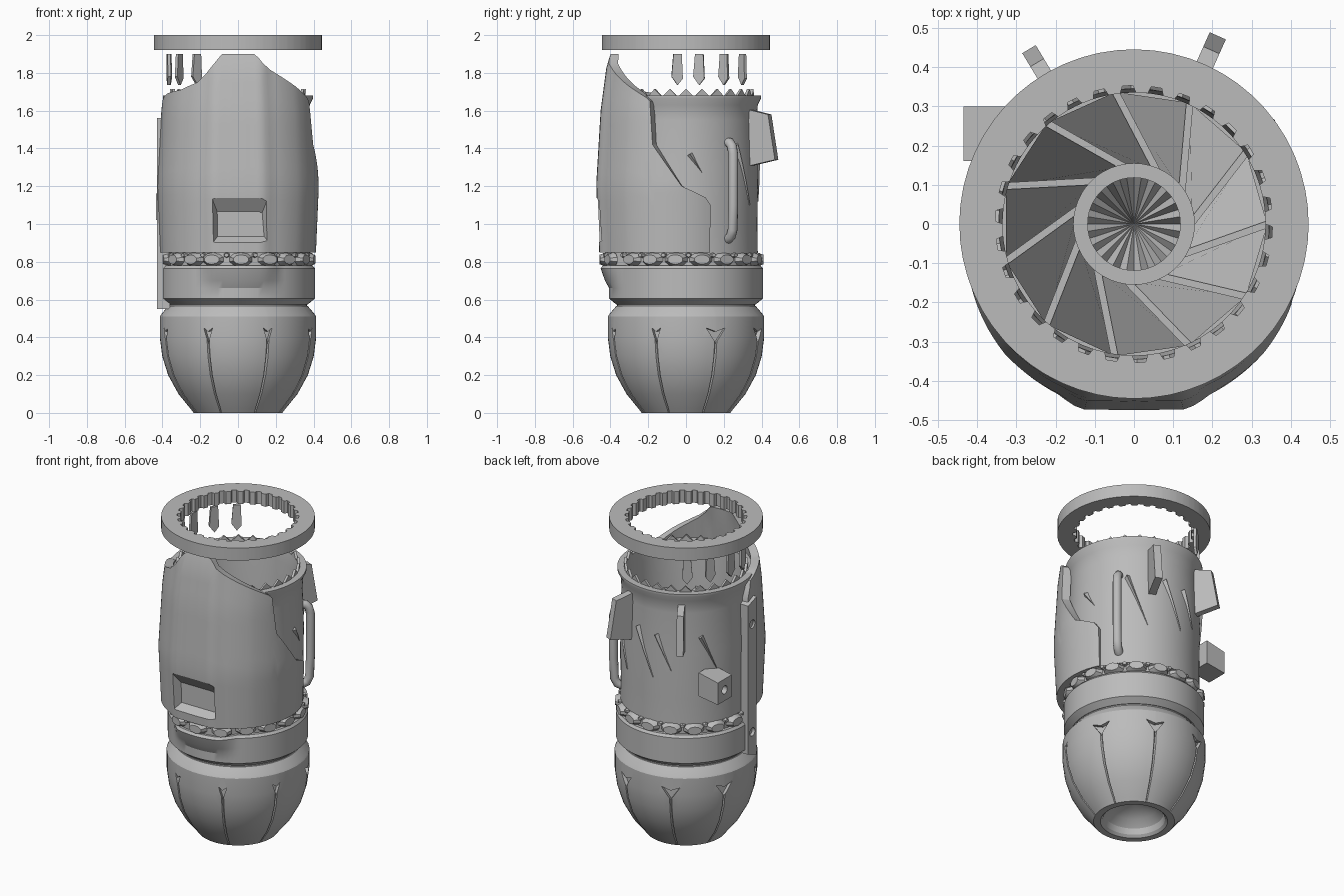
import bpy, bmesh, math
from math import sin, cos, radians
from mathutils import Vector, Matrix

if "Cube" in bpy.data.objects:
    bpy.data.objects.remove(bpy.data.objects["Cube"])

steel = bpy.data.materials.new("steel_grey")
steel.use_nodes = True
steel.diffuse_color = (0.5, 0.5, 0.5, 1)
steel.node_tree.nodes["Principled BSDF"].inputs["Base Color"].default_value = (0.5, 0.5, 0.5, 1)
parts = []


def finish(name, bm):
    bmesh.ops.remove_doubles(bm, verts=bm.verts, dist=1e-5)
    bmesh.ops.recalc_face_normals(bm, faces=bm.faces)
    me = bpy.data.meshes.new(name)
    bm.to_mesh(me)
    bm.free()
    me.materials.append(steel)
    ob = bpy.data.objects.new(name, me)
    bpy.context.collection.objects.link(ob)
    parts.append(ob)
    return ob


def polar(r, deg, z):
    return Vector((r * cos(radians(deg)), r * sin(radians(deg)), z))


def lerp(table, x):
    """Piecewise linear lookup."""
    for (a, va), (b, vb) in zip(table, table[1:]):
        if x <= b:
            return va + (vb - va) * max(0, (x - a) / (b - a))
    return table[-1][1]


def skin(bm, loops, closed):
    """Join closed cross-section loops; cap the ends when the run is open."""
    rings = [[bm.verts.new(p) for p in lp] for lp in loops]
    n = len(rings[0])
    for a, b in zip(rings, rings[1:] + (rings[:1] if closed else [])):
        for i in range(n):
            bm.faces.new((a[i], a[(i + 1) % n], b[(i + 1) % n], b[i]))
    if not closed:
        bm.faces.new(rings[0])
        bm.faces.new(rings[-1])


def sweep(name, loops, closed=False):
    bm = bmesh.new()
    skin(bm, loops, closed)
    return finish(name, bm)


def chin(deg):
    """Soft forward bulge, strongest at the front."""
    return max(0, min(1, (32 - abs(deg % 360 - 272)) / 14))


def lathe(name, profile, n=96):
    """Profile entries are (radius, height) with an optional chin bulge."""
    return sweep(name, [[polar(p[0] + (p[2] * chin(360 * i / n) if len(p) > 2 else 0), 360 * i / n, p[1])
                         for p in profile] for i in range(n)], True)


def plate(name, pts, thick, az):
    """Upright radial plate: pts are (radius, height)."""
    side = polar(thick / 2, az + 90, 0)
    return sweep(name, [[polar(r, az, z) + side * s for r, z in pts] for s in (-1, 1)])


def cut(ob, cutter):
    mod = ob.modifiers.new("cut", "BOOLEAN")
    mod.operation, mod.object, mod.solver = "DIFFERENCE", cutter, "EXACT"
    bpy.context.view_layer.objects.active = ob
    bpy.ops.object.modifier_apply(modifier="cut")
    parts.remove(cutter)
    bpy.data.objects.remove(cutter)


def disc(bm, r1, r2, depth, pos, out, scale=(1, 1), n=24):
    """Frustum whose axis points along out."""
    rot = Vector(out).to_track_quat("Z", "Y").to_matrix().to_4x4()
    bmesh.ops.create_cone(bm, cap_ends=True, segments=n, radius1=r1, radius2=r2, depth=depth,
                          matrix=Matrix.Translation(pos) @ rot @ Matrix.Diagonal((*scale, 1, 1)))


# Floating toothed ring
ring = []
for i in range(30):
    for off, r in ((0, .335), (5.2, .335), (6.4, .353), (10.8, .353)):
        a = i * 12 + off
        ring.append([polar(.445, a, 1.92), polar(.445, a, 2), polar(r, a, 2), polar(r, a, 1.92)])
sweep("top_ring", ring, True)

# Hanging blades under the ring
blade = ((-.022, 1.9), (.022, 1.9), (.032, 1.78), (0, 1.735), (-.028, 1.77))
for i, az in enumerate((187, 169, 147, 126)):
    t = polar(1, az + 90, 0)
    sweep(f"hanging_blade_{i}", [[polar(r, az, z) + t * w for w, z in blade] for r in (.362, .378)])

# Bowl-shaped base with meridian seams and a domed recess below
outer = [(.235, 0), (.25, .02), (.315, .1), (.37, .2), (.401, .3), (.414, .4), (.414, .51),
         (.408, .52), (.37, .565), (.3, .57)]
inner = [(.001, .57), (.001, .13), (.07, .12), (.13, .09), (.17, .05), (.18, .015), (.195, 0)]
loops = []
for k in range(8):
    base = 22.5 + 45 * k
    for off in (-.9, 0, .9, 6, 11, 17, 22.5, 28, 34, 39):
        dent = .013 if off == 0 else 0
        loops.append([polar(r - (dent if .01 < z < .35 else 0), base + off, z) for r, z in outer]
                     + [polar(r, base + off, z) for r, z in inner])
bowl = sweep("bowl_base", loops, True)
bm = bmesh.new()
for k in range(8):
    az = 22.5 + 45 * k
    w = .055 if sin(radians(az)) > 0 else .025
    tri = [polar(1, az + 90, 0) * s * w + Vector((0, 0, z)) for s, z in ((-1, .45), (0, .43), (1, .45), (0, .37))]
    skin(bm, [[polar(r, az, 0) + p for p in tri] for r in (.39, .45)], False)
cut(bowl, finish("seam_notches", bm))

# Collar and belt core, both swelling forward into a soft chin
lathe("groove_core", [(.365, .55), (.365, .62), (.2, .62), (.2, .55)])
lathe("collar", [(.37, .575), (.407, .605), (.407, .66), (.407, .7, .022), (.407, .765, .045), (.395, .78, .045),
                 (.2, .78), (.2, .575)])
lathe("belt_core", [(.375, .77, .05), (.375, .86, .05), (.2, .86), (.2, .77)])

# Belt beads with small studs between them
bm = bmesh.new()
for i in range(18):
    az, mid = 12 + 20 * i, 22 + 20 * i
    disc(bm, .042, .028, .035, polar(.392 + .048 * chin(az), az, .812), polar(1, az, 0), (1.5, .9), 10)
    disc(bm, .016, .01, .025, polar(.383 + .048 * chin(mid), mid, .835), polar(1, mid, 0), (1.2, 1), 6)
finish("belt_beads", bm)

# Rear body shell, hollow at the top
lathe("body_shell", [(.38, .845), (.378, 1), (.382, 1.3), (.374, 1.55), (.38, 1.63), (.398, 1.665), (.398, 1.68),
                     (.345, 1.68), (.335, 1.6), (.335, .845)])

# Low pointed teeth on the rim
bm = bmesh.new()
for i in range(26):
    a = i * 360 / 26
    skin(bm, [[polar(r, a - 6.5, 1.675), polar(r, a + 6.5, 1.675), polar(r, a, 1.715)] for r in (.345, .36)], False)
finish("rim_teeth", bm)

# Intake turbine: each panel falls from one swept vane to below the next
lathe("intake_hub", [(.155, 1), (.155, 1.4), (.118, 1.4), (.118, 1)], 48)
vanes, panels = bmesh.new(), bmesh.new()


def vane_line(i, z):
    a = 67 + i * 360 / 11
    return polar(.148, a, z), polar(.34, a + 31, z)


for i in range(11):
    p, q = vane_line(i, 1.395)
    p2, q2 = vane_line(i + 1, 1.23)
    s = (q - p).cross(Vector((0, 0, 1))).normalized() * .009
    drop = Vector((0, 0, -.17))
    skin(vanes, [[e - s, e + s, e + s + drop, e - s + drop] for e in (p, q)], False)
    thick = Vector((0, 0, -.02))
    skin(panels, [[a, b, b + thick, a + thick] for a, b in ((p, q), (p2, q2))], False)
finish("intake_vanes", vanes)
finish("intake_panels", panels)
bm = bmesh.new()
tip = bm.verts.new((0, 0, 1.2))
rim = [bm.verts.new(polar(.12, i * 9, 1.3 + .03 * (i % 2))) for i in range(40)]
for i in range(40):
    bm.faces.new((tip, rim[i], rim[(i + 1) % 40]))
finish("pleated_cone", bm)

# Front armour: angle is measured from the front, positive toward +x
TOP = [(-84, 1.56), (-78, 1.66), (-65, 1.69), (-45, 1.71), (-30, 1.75), (-24, 1.79), (-17, 1.85), (-12, 1.9),
       (13, 1.9), (18, 1.85), (24, 1.815), (30, 1.79), (50, 1.71), (60, 1.67), (63, 1.65), (66, 1.42), (87, 1.2),
       (105, 1.14), (109, 1.1)]
RAD = [(0, .475), (8, .479), (16, .492), (24, .476), (45, .468), (68, .446), (90, .424), (110, .402)]
FIT = [(.85, .965), (1.2, 1), (1.6, .95), (1.85, .88), (1.9, .84)]
loops = []
for a in list(range(-84, 109, 3)) + [109]:
    hi = lerp(TOP, a)
    zs = [.85 + (hi - .85) * i / 14 for i in range(15)]
    rs = [lerp(RAD, abs(a)) * lerp(FIT, z) for z in zs]
    skin_in = [(max(r - .05, .365), z) for r, z in zip(rs, zs)]
    loops.append([polar(r, a - 90, z) for r, z in list(zip(rs, zs)) + skin_in[::-1]])
armour = sweep("front_armour", loops)
cut(armour, sweep("pocket", [[(-w, y, lo), (w + .03, y, lo), (w + .02, y, hi), (-w, y, hi)]
                             for w, y, lo, hi in ((.145, -.485, .885, 1.155), (.108, -.415, .935, 1.06))]))
sweep("pocket_back", [[(-.15, y, .88), (.17, y, .88), (.17, y, 1.14), (-.15, y, 1.14)] for y in (-.415, -.37)])

# Side bar with bolt holes, on the -x side
bar = sweep("side_bar", [[(x, -.1, .55), (x, -.015, .58), (x, -.015, 1.53), (x, -.1, 1.56)] for x in (-.43, -.36)])
bm = bmesh.new()
for z in (.71, 1.4):
    disc(bm, .026, .026, .05, (-.435, -.057, z), (-1, 0, 0))
cut(bar, finish("bar_holes", bm))

# Bracket block with a socket
block = sweep("bracket_block", [[(-.435, y, 1.02), (-.3, y, 1.04), (-.3, y, 1.19), (-.435, y, 1.16)] for y in (.16, .3)])
bm = bmesh.new()
disc(bm, .026, .026, .06, (-.43, .23, 1.09), (-1, 0, 0))
cut(block, finish("block_hole", bm))

# Rear fins
plate("rear_fin_left", [(.35, 1.61), (.485, 1.58), (.525, 1.34), (.34, 1.3)], .045, 66)
plate("rear_fin_right", [(.35, 1.61), (.48, 1.58), (.52, 1.34), (.34, 1.3)], .04, 121)

# Grab handle
cu = bpy.data.curves.new("grab_handle", "CURVE")
cu.dimensions, cu.bevel_depth, cu.bevel_resolution, cu.use_fill_caps = "3D", .026, 4, True
sp = cu.splines.new("POLY")
path = [(.37, .92), (.4, .935), (.415, .97), (.42, 1.1), (.42, 1.37), (.41, 1.41), (.39, 1.43), (.36, 1.43)]
sp.points.add(len(path) - 1)
for pt, (r, z) in zip(sp.points, path):
    pt.co = (*polar(r, 36.5, z), 1)
cu.materials.append(steel)
handle = bpy.data.objects.new("grab_handle", cu)
bpy.context.collection.objects.link(handle)

# Raised diagonal slashes around the back
bm = bmesh.new()
for a0, z0, a1, z1 in ((3, 1.37, 13, 1.27), (44, 1.42, 62, 1.1), (78, 1.42, 95, 1.12), (98, 1.4, 112, 1.18),
                       (138, 1.4, 155, 1.15)):
    loops = []
    for i in range(7):
        t = i / 6
        a, z, w = a0 + (a1 - a0) * t, z0 + (z1 - z0) * t, 2.2 * (1 - t) + .2
        loops.append([polar(.375, a - w, z - w * .004), polar(.375, a + w, z + w * .004), polar(.398 - .014 * t, a, z)])
    skin(bm, loops, False)
finish("slash_ridges", bm)

# Smooth shading with kept edges
bpy.ops.object.select_all(action="DESELECT")
for ob in parts:
    ob.select_set(True)
bpy.context.view_layer.objects.active = parts[0]
bpy.ops.object.shade_smooth_by_angle(angle=radians(28))
